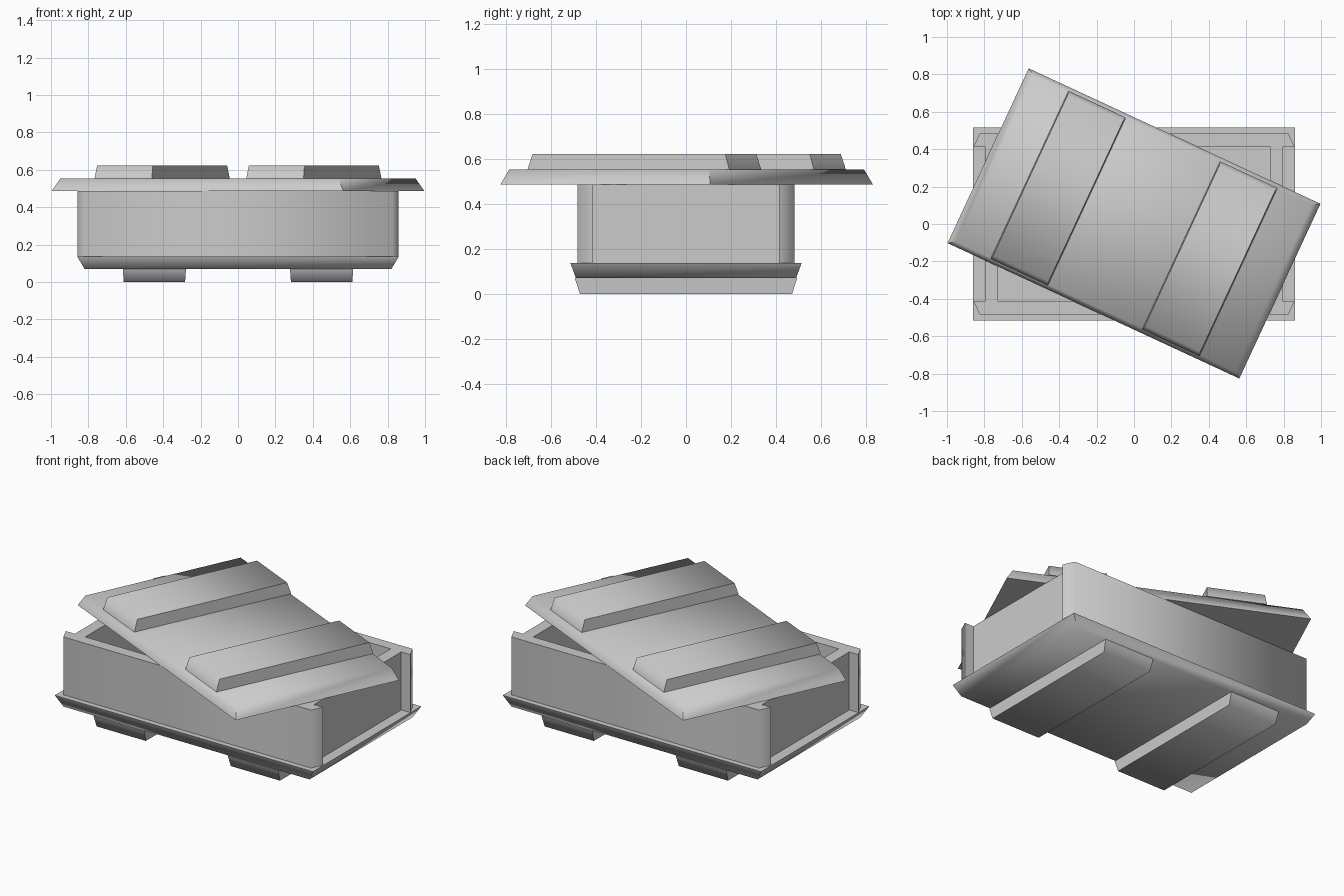
import bpy, bmesh, math
from mathutils import Matrix

if "Cube" in bpy.data.objects:
    bpy.data.objects.remove(bpy.data.objects["Cube"])


def board(name, wide, narrow, depth, matrix):
    """Chamfered plank: wide face at local z=0, narrow face at local z=depth."""
    bm = bmesh.new()
    rings = []
    for (sx, sy), z in ((wide, 0), (narrow, depth)):
        rings.append([bm.verts.new((a * sx / 2, b * sy / 2, z))
                      for a, b in ((-1, -1), (1, -1), (1, 1), (-1, 1))])
    bm.faces.new(rings[0][::-1])
    bm.faces.new(rings[1])
    for i in range(4):
        j = (i + 1) % 4
        bm.faces.new((rings[0][i], rings[0][j], rings[1][j], rings[1][i]))
    bm.transform(matrix)
    bmesh.ops.recalc_face_normals(bm, faces=bm.faces)
    mesh = bpy.data.meshes.new(name)
    bm.to_mesh(mesh)
    bm.free()
    obj = bpy.data.objects.new(name, mesh)
    bpy.context.collection.objects.link(obj)
    bpy.context.view_layer.objects.active = obj
    bpy.ops.object.select_all(action='DESELECT')
    obj.select_set(True)
    bpy.ops.object.shade_smooth_by_angle(angle=math.radians(75))
    return obj


def panel(name, matrix):
    """Slab with two cross battens, battens facing local +z."""
    board(name + "_slab", (1.72, 1.03), (1.64, 0.98), 0.067, matrix)
    for side, x in (("left", -0.447), ("right", 0.447)):
        board(f"{name}_batten_{side}", (0.338, 0.99), (0.328, 0.945), 0.07,
              matrix @ Matrix.Translation((x, 0, 0.067)))


# Base with feet pointing down, lid turned askew with battens up
panel("base", Matrix.Translation((0, 0, 0.137)) @ Matrix.Rotation(math.pi, 4, 'X'))
panel("lid", Matrix.Translation((0, 0.003, 0.486)) @ Matrix.Rotation(math.radians(-24.9), 4, 'Z'))

# Long walls, narrow face outwards
Z0, Z1 = 0.137, 0.486
H, MID = Z1 - Z0, (Z0 + Z1) / 2
for name, turn in (("front_wall", 0), ("back_wall", math.pi)):
    m = (Matrix.Rotation(turn, 4, 'Z') @ Matrix.Translation((0, -0.415, MID))
         @ Matrix.Rotation(math.pi / 2, 4, 'X'))
    board(name, (1.715, H), (1.65, H), 0.068, m)

# End walls between the long walls
for name, turn in (("right_wall", math.pi / 2), ("left_wall", -math.pi / 2)):
    m = (Matrix.Rotation(turn, 4, 'Z') @ Matrix.Translation((0, -0.727, MID))
         @ Matrix.Rotation(math.pi / 2, 4, 'X'))
    board(name, (0.83, H), (0.83, H), 0.07, m)
